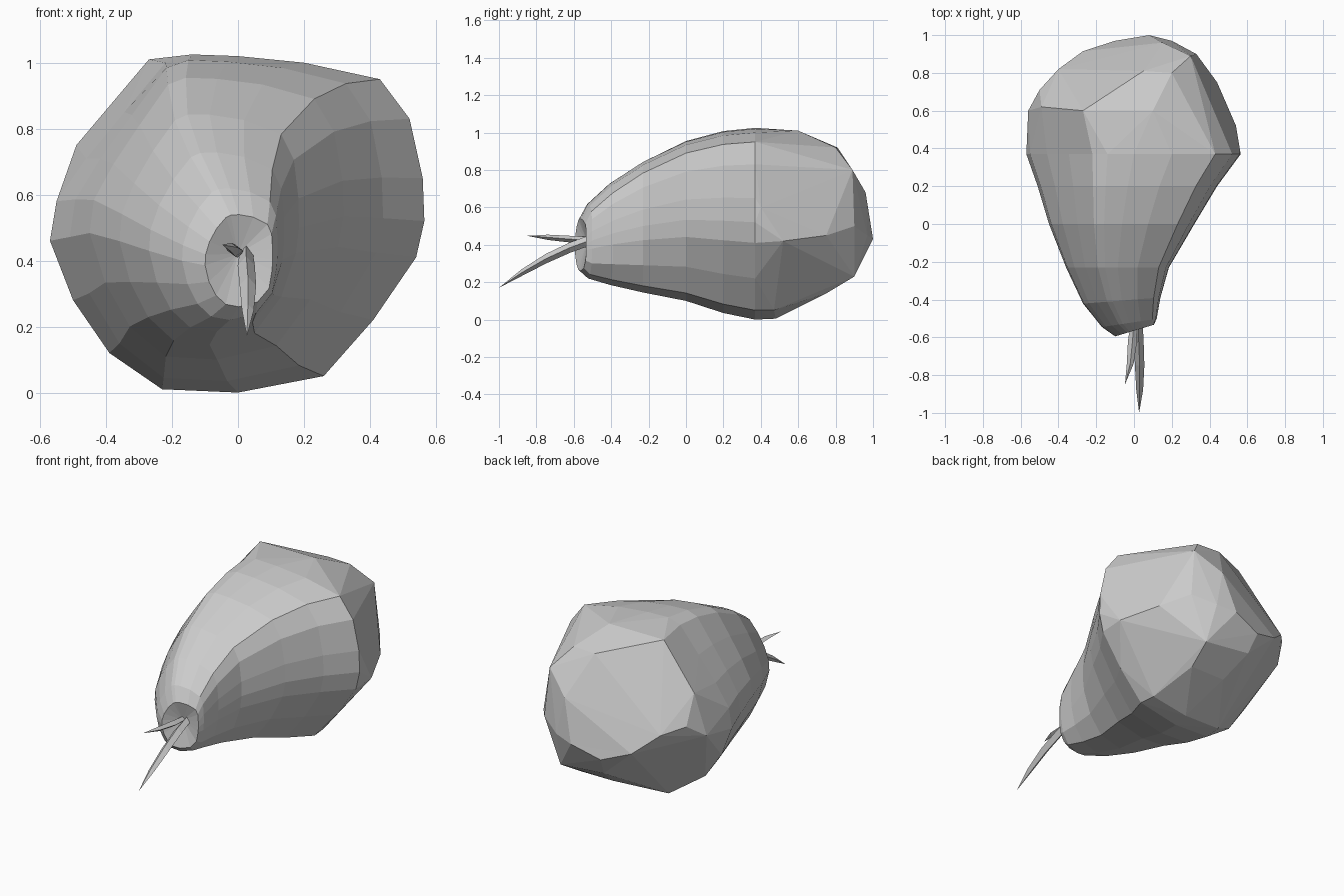
import bpy, bmesh
from mathutils import Vector

if "Cube" in bpy.data.objects:
    bpy.data.objects.remove(bpy.data.objects["Cube"])

def finish(bm, name):
    bmesh.ops.recalc_face_normals(bm, faces=bm.faces)
    me = bpy.data.meshes.new(name)
    bm.to_mesh(me)
    bm.free()
    ob = bpy.data.objects.new(name, me)
    bpy.context.collection.objects.link(ob)
    return ob

def loft(bm, rings, start, end=None):
    """Bridge vertex rings and close the ends with a centre point."""
    vs = [[bm.verts.new(p) for p in r] for r in rings]
    n = len(vs[0])
    for a, b in zip(vs, vs[1:]):
        for i in range(n):
            j = (i + 1) % n
            bm.faces.new((a[i], a[j], b[j], b[i]))
    for ring, tip in ((vs[0], start), (vs[-1], end)):
        if tip is None:
            continue
        c = bm.verts.new(tip)
        for i in range(n):
            bm.faces.new((ring[i], ring[(i + 1) % n], c))

# Lopsided cross-section at the widest part, chamfered at the upper left (x, z)
outline = [(-.23, .01), (0, 0), (.26, .05), (.41, .22), (.54, .41), (.565, .52),
           (.56, .65), (.52, .83), (.43, .95), (.2, 1.0), (0, 1.02), (-.14, 1.025),
           (-.22, 1.0), (-.345, .85), (-.46, .71), (-.55, .58), (-.57, .46),
           (-.5, .28), (-.39, .12)]
unit = [Vector(((x + .0025) / .5675, (z - .5125) / .5125)) for x, z in outline]

# Tapering front: y, x min, x max, z min, z max, slant of the section
MID = .37
stations = [(-.565, -.10, .105, .26, .54, .30),
            (-.52, -.17, .12, .22, .62, .15),
            (-.40, -.27, .14, .185, .73, .08),
            (-.23, -.36, .185, .145, .845, 0),
            (0, -.45, .32, .10, .955, 0),
            (.2, -.51, .44, .035, 1.008, 0),
            (MID, -.57, .565, 0, 1.025, 0)]
rings = []
for y, x0, x1, z0, z1, slant in stations:
    w = min(1, max(.2, .35 + (y + .6)))
    ring = []
    for u in unit:
        p = u.normalized()
        if p.x > 0:                      # flattened right flank at the neck
            p.x = min(1, p.x * 1.35)
        p = p.lerp(u, w)
        x = (x0 + x1) / 2 + p.x * (x1 - x0) / 2
        z = (z0 + z1) / 2 + p.y * (z1 - z0) / 2
        ring.append(Vector((x, y + slant * x, z)))
    rings.append(ring)

# Faceted back: corner points wrapped in a hull together with the widest ring
corners = [(-.27, .6, 1.01), (.1, .6, 1.01), (.05, .81, .92), (.2, .8, .92),
           (.30, .89, .80), (.33, .9, .5), (.15, .96, .68), (.08, 1.0, .43),
           (.2, .97, .45), (-.1, .97, .37), (-.27, .915, .43), (-.4, .82, .54),
           (-.5, .71, .58), (-.49, .62, .75), (-.56, .6, .5),
           (-.22, .48, .01), (.02, .48, .005), (.25, .47, .05),
           (.54, .52, .42), (.56, .4, .6), (.44, .75, .45),
           (-.08, .91, .26), (.22, .9, .23), (.2, .75, .14), (-.03, .75, .14)]
bm = bmesh.new()
hull_verts = [bm.verts.new(p) for p in rings[-1] + [Vector(c) for c in corners]]
bmesh.ops.convex_hull(bm, input=hull_verts)
inner = [f for f in bm.faces if all(v.co.y < MID + .005 for v in f.verts)]
bmesh.ops.delete(bm, geom=inner, context='FACES')
bmesh.ops.delete(bm, geom=[v for v in bm.verts if not v.link_faces], context='VERTS')
loft(bm, rings, (0, -.53, .42))
bmesh.ops.remove_doubles(bm, verts=bm.verts, dist=.004)
finish(bm, "fruit_body")

def spike(name, path, widths, heights):
    """Pointed four-sided calyx blade along a curved path."""
    bm = bmesh.new()
    rs = []
    for p, w, h in zip(path, widths, heights):
        rs.append([(p[0] - w, p[1], p[2]), (p[0], p[1], p[2] - h),
                   (p[0] + w, p[1], p[2]), (p[0], p[1], p[2] + h)])
    loft(bm, rs, path[0], path[-1])
    finish(bm, name)

# Calyx remnants on the narrow end
spike("long_calyx_blade",
      [(.025, -.51, .425), (.025, -.62, .385), (.03, -.75, .325), (.03, -.88, .25), (.027, -1.0, .17)],
      [.02, .026, .025, .018], [.028, .028, .026, .018])
spike("short_calyx_blade",
      [(0, -.51, .425), (-.008, -.62, .43), (-.02, -.74, .44), (-.048, -.85, .448)],
      [.016, .024, .018], [.016, .018, .014])
